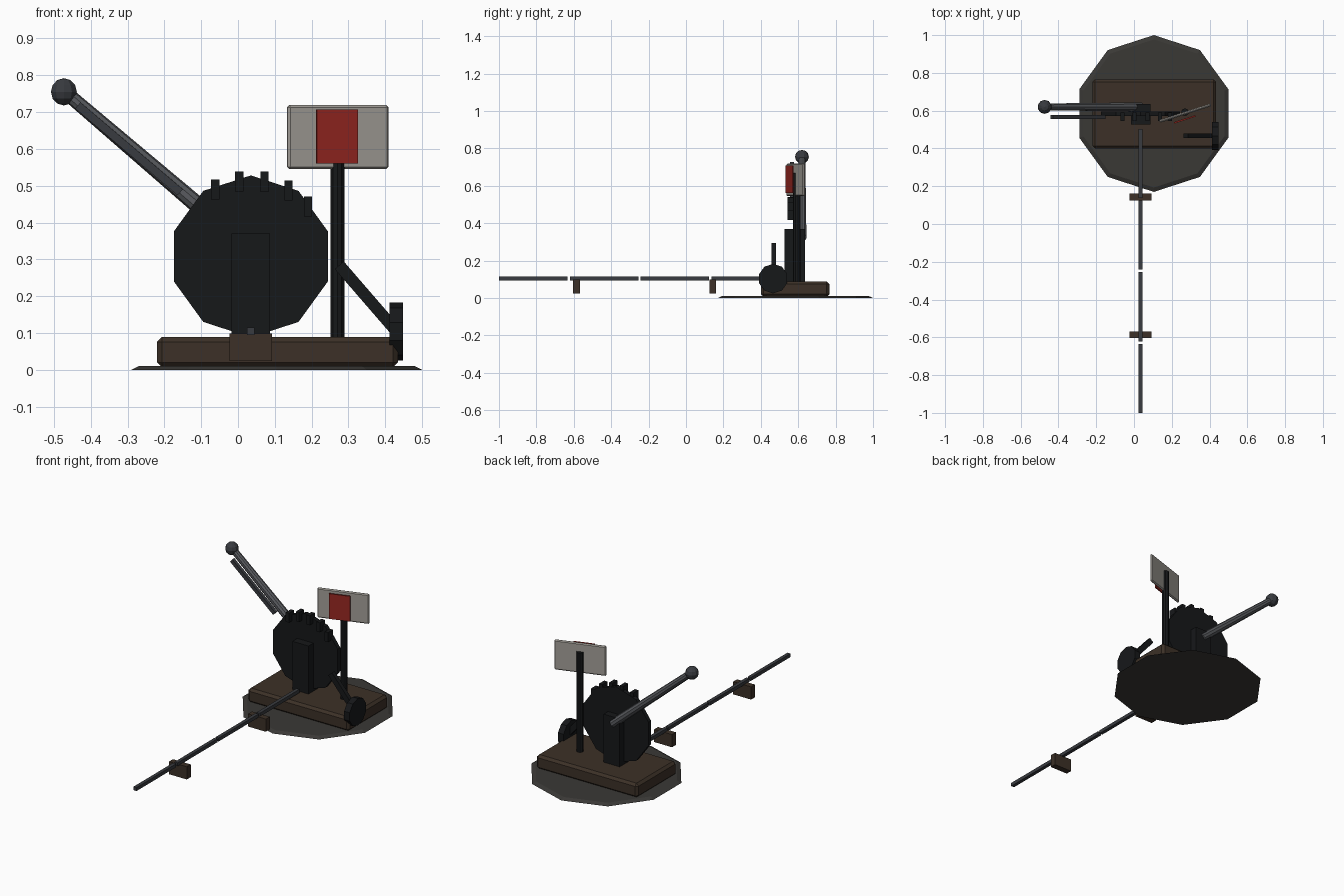
import bpy
from math import radians, sin, cos, atan2, hypot, pi
from mathutils import Vector

if "Cube" in bpy.data.objects:
    bpy.data.objects.remove(bpy.data.objects["Cube"])


def material(name, r, g, b):
    m = bpy.data.materials.new(name)
    m.diffuse_color = (r, g, b, 1)
    m.use_nodes = True
    m.node_tree.nodes["Principled BSDF"].inputs["Base Color"].default_value = m.diffuse_color
    return m


IRON = material("black_iron", 0.008, 0.009, 0.01)
STEEL = material("steel", 0.10, 0.105, 0.115)
DARK_STEEL = material("dark_steel", 0.04, 0.043, 0.05)
WOOD = material("dark_wood", 0.045, 0.03, 0.02)
GRAVEL = material("gravel", 0.042, 0.04, 0.036)
RED = material("red_paint", 0.3, 0.02, 0.015)
PLATE = material("pale_plate", 0.36, 0.34, 0.31)


def finish(name, mat, bevel=0):
    o = bpy.context.object
    o.name = name
    o.data.materials.append(mat)
    if bevel:
        b = o.modifiers.new("bevel", "BEVEL")
        b.width, b.segments = bevel, 1
    return o


def box(name, centre, size, mat, rot=(0, 0, 0), bevel=0):
    bpy.ops.mesh.primitive_cube_add(size=1, location=centre, rotation=rot)
    bpy.context.object.scale = size
    bpy.ops.object.transform_apply(location=False, rotation=False, scale=True)
    return finish(name, mat, bevel)


def rod(name, a, b, r1, r2, mat, sides=10):
    a, b = Vector(a), Vector(b)
    d = b - a
    bpy.ops.mesh.primitive_cone_add(vertices=sides, radius1=r1, radius2=r2, depth=d.length,
                                    location=(a + b) / 2,
                                    rotation=d.to_track_quat("Z", "Y").to_euler())
    return finish(name, mat)


def slanted_bar(name, a, b, y, width, depth, mat):
    # flat bar between two (x, z) points
    dx, dz = b[0] - a[0], b[1] - a[1]
    return box(name, ((a[0] + b[0]) / 2, y, (a[1] + b[1]) / 2),
               (hypot(dx, dz), depth, width), mat, (0, -atan2(dz, dx), 0))


# ground pad and timber base
rod("ground_pad", (0.105, 0.585, 0), (0.105, 0.585, 0.011), 0.415, 0.392, GRAVEL)
box("timber_base", (0.107, 0.583, 0.048), (0.655, 0.366, 0.083), WOOD, bevel=0.014)

# quadrant disc with a vertex at the top, notch teeth and centre housing
disc = rod("quadrant_disc", (0.035, 0.583, 0.296), (0.035, 0.583, 0.32), 0.22, 0.22, IRON)
disc.rotation_euler = (pi / 2, 0, 0)
for i in range(5):
    a = radians(-28 + 19.2 * i)
    box(f"notch_tooth_{i}", (0.035 + 0.206 * sin(a), 0.567, 0.308 + 0.206 * cos(a)),
        (0.022, 0.046, 0.055), IRON)
box("pivot_housing", (0.035, 0.581, 0.225), (0.104, 0.11, 0.29), IRON)

# throw lever, knob and catch bar
rod("throw_lever", (0.035, 0.62, 0.324), (-0.455, 0.62, 0.742), 0.025, 0.019, STEEL)
bpy.ops.mesh.primitive_uv_sphere_add(segments=10, ring_count=6, radius=0.037,
                                     location=(-0.473, 0.62, 0.755))
finish("lever_knob", DARK_STEEL)
slanted_bar("catch_bar", (-0.435, 0.718), (-0.157, 0.482), 0.567, 0.022, 0.02, DARK_STEEL)

# signal post, plate and red panel, turned slightly
TURN = (0, 0, radians(18))
rod("signal_post", (0.27, 0.592, 0.03), (0.27, 0.592, 0.67), 0.02, 0.02, IRON)
box("signal_plate", (0.271, 0.587, 0.632), (0.288, 0.015, 0.174), PLATE, TURN, 0.006)
box("signal_panel", (0.269, 0.554, 0.634), (0.118, 0.008, 0.147), RED, TURN)

# counterweight wheel on its strut
slanted_bar("weight_arm", (0.275, 0.284), (0.43, 0.105), 0.468, 0.032, 0.024, IRON)
rod("counterweight", (0.412, 0.466, 0.104), (0.448, 0.466, 0.104), 0.079, 0.079, IRON)

# jointed pull rod and its two sleepers
for i in range(4):
    box(f"pull_rod_{i}", (0.035, -0.817 + 0.379 * i, 0.105), (0.02, 0.366, 0.02), DARK_STEEL)
for i, y in enumerate((0.143, -0.586)):
    box(f"rod_support_{i}", (0.035, y, 0.061), (0.115, 0.036, 0.074), WOOD)
